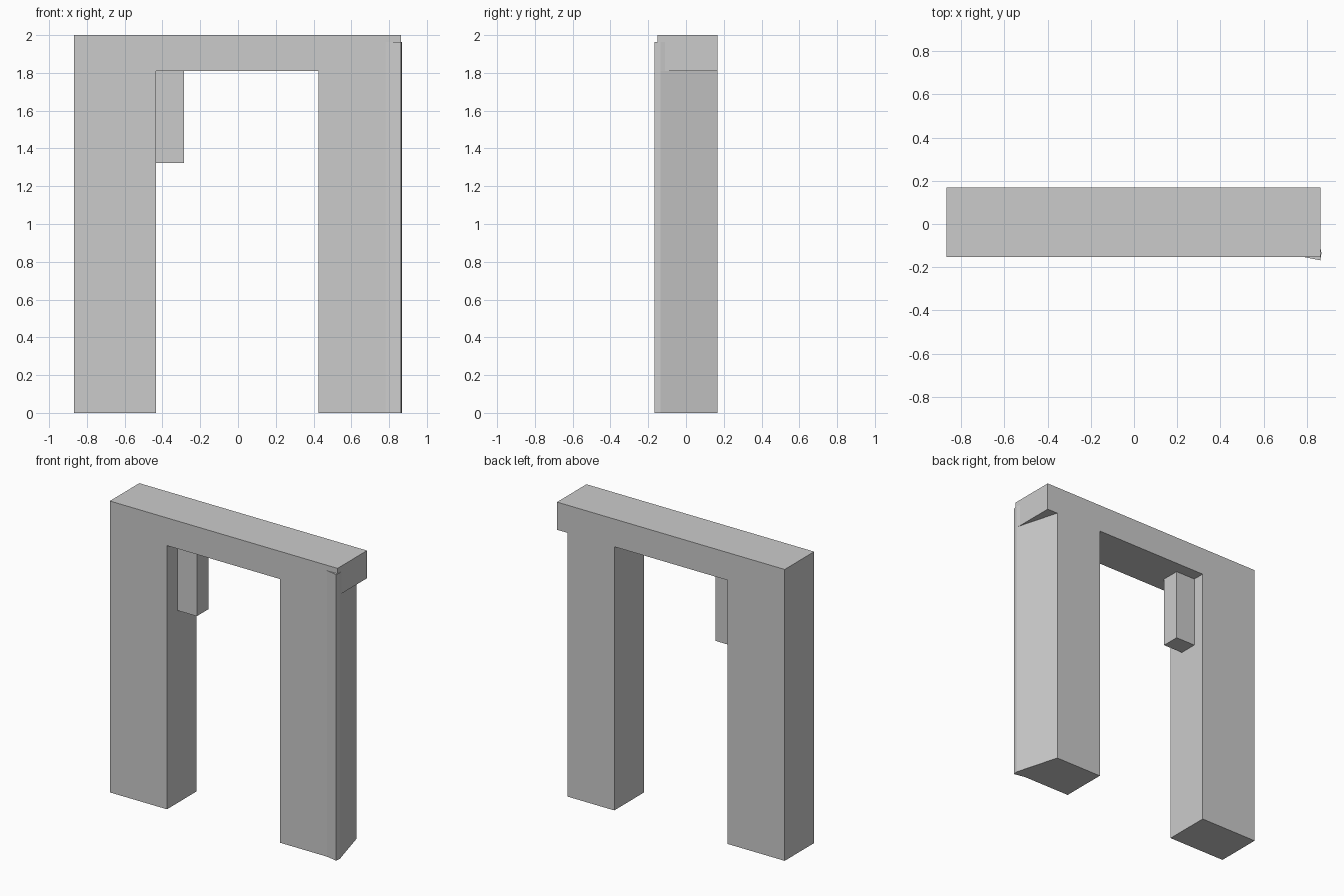
import bpy, bmesh

if "Cube" in bpy.data.objects:
    bpy.data.objects.remove(bpy.data.objects["Cube"])


def prism(name, pts, axis, start, end):
    """Extrude a closed outline along 'y' (points are x,z) or 'z' (points are x,y)."""
    bm = bmesh.new()

    def place(p, t):
        return (p[0], t, p[1]) if axis == 'y' else (p[0], p[1], t)

    face = bm.faces.new([bm.verts.new(place(p, start)) for p in pts])
    ext = bmesh.ops.extrude_face_region(bm, geom=[face])
    offset = (0, end - start, 0) if axis == 'y' else (0, 0, end - start)
    moved = [g for g in ext["geom"] if isinstance(g, bmesh.types.BMVert)]
    bmesh.ops.translate(bm, verts=moved, vec=offset)
    bmesh.ops.recalc_face_normals(bm, faces=bm.faces)
    mesh = bpy.data.meshes.new(name)
    bm.to_mesh(mesh)
    bm.free()
    obj = bpy.data.objects.new(name, mesh)
    bpy.context.collection.objects.link(obj)
    return obj


FRONT, BACK = -0.152, 0.168
LINTEL_Z = 1.81

# Left leg and lintel as one continuous profile
prism("left_leg_and_lintel",
      [(-0.867, 0), (-0.433, 0), (-0.433, LINTEL_Z), (0.862, LINTEL_Z),
       (0.862, 2), (-0.867, 2)], 'y', FRONT, BACK)

# Right leg: front corner flares out, outer side tapers in toward the back
prism("right_leg",
      [(0.427, FRONT), (0.782, FRONT), (0.862, -0.168), (0.867, -0.135),
       (0.782, BACK), (0.427, BACK)], 'z', 0, LINTEL_Z)

# Flared corner of the right leg carried up over the lintel front
prism("right_leg_corner",
      [(0.782, FRONT), (0.862, -0.168), (0.867, -0.135), (0.862, -0.11),
       (0.862, FRONT)], 'z', LINTEL_Z, 1.963)

# Small block hanging under the lintel beside the left leg
prism("hanging_block",
      [(-0.433, -0.04), (-0.285, -0.04), (-0.285, 0.085), (-0.433, 0.085)],
      'z', 1.322, LINTEL_Z)
